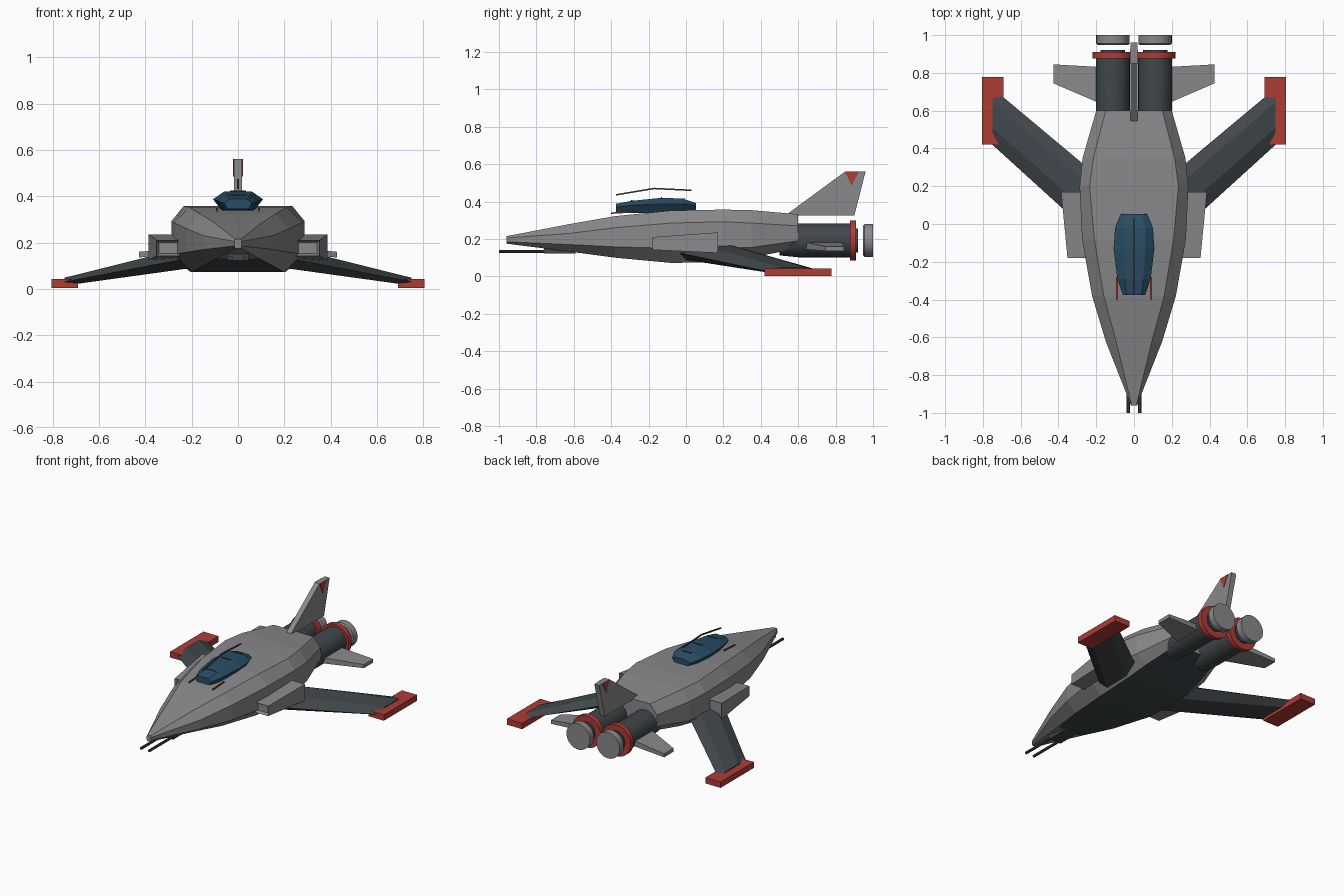
import bpy, bmesh, math
from mathutils import Vector

if "Cube" in bpy.data.objects:
    bpy.data.objects.remove(bpy.data.objects["Cube"])


def material(name, r, g, b):
    m = bpy.data.materials.new(name)
    m.use_nodes = True
    m.diffuse_color = (r, g, b, 1)
    bsdf = next(n for n in m.node_tree.nodes if n.type == 'BSDF_PRINCIPLED')
    bsdf.inputs["Base Color"].default_value = (r, g, b, 1)
    return m


GREY = material("hull grey", 0.25, 0.25, 0.26)
DARK = material("dark slate", 0.052, 0.064, 0.07)
RED = material("trim red", 0.42, 0.045, 0.036)
BLUE = material("canopy blue", 0.022, 0.075, 0.13)


def finish(name, bm, *mats):
    bmesh.ops.recalc_face_normals(bm, faces=bm.faces)
    mesh = bpy.data.meshes.new(name)
    bm.to_mesh(mesh)
    bm.free()
    for m in mats:
        mesh.materials.append(m)
    obj = bpy.data.objects.new(name, mesh)
    bpy.context.collection.objects.link(obj)
    return obj


def loft_mesh(rings):
    """Skin a list of equal-sized closed rings and cap both ends."""
    bm = bmesh.new()
    rows = [[bm.verts.new(p) for p in ring] for ring in rings]
    n = len(rows[0])
    for a, b in zip(rows, rows[1:]):
        for i in range(n):
            j = (i + 1) % n
            bm.faces.new((a[i], a[j], b[j], b[i]))
    bm.faces.new(rows[0])
    bm.faces.new(rows[-1])
    bmesh.ops.recalc_face_normals(bm, faces=bm.faces)
    return bm


def loft(name, rings, mat):
    return finish(name, loft_mesh(rings), mat)


def box(name, x0, x1, y0, y1, z0, z1, mat):
    ring = lambda y: [(x0, y, z0), (x1, y, z0), (x1, y, z1), (x0, y, z1)]
    return loft(name, [ring(y0), ring(y1)], mat)


def lathe(name, x, z, profile, mat, sides=32):
    """Round part along y from (y, radius) pairs."""
    rings = []
    for y, r in profile:
        angles = [2 * math.pi * i / sides for i in range(sides)]
        rings.append([(x + r * math.cos(a), y, z + r * math.sin(a)) for a in angles])
    obj = loft(name, rings, mat)
    bpy.ops.object.select_all(action='DESELECT')
    obj.select_set(True)
    bpy.context.view_layer.objects.active = obj
    bpy.ops.object.shade_smooth_by_angle(angle=math.radians(35))
    return obj


def rod(name, a, b, r, mat):
    """Thin square bar between two points."""
    a, b = Vector(a), Vector(b)
    d = (b - a).normalized()
    u = d.cross(Vector((0, 0, 1)) if abs(d.z) < 0.9 else Vector((1, 0, 0))).normalized() * r
    v = d.cross(u)
    return loft(name, [[p + u + v, p - u + v, p - u - v, p + u - v] for p in (a, b)], mat)


def mirrored_ring(y, half):
    return [(x, y, z) for x, z in half] + [(-x, y, z) for x, z in reversed(half)]


# Fuselage: y, top width, top z, side width, shoulder z, lower z, belly width, belly z
hull = [
    (-0.96, 0.012, 0.215, 0.016, 0.205, 0.185, 0.012, 0.175),
    (-0.62, 0.095, 0.28, 0.15, 0.23, 0.17, 0.09, 0.132),
    (-0.38, 0.16, 0.322, 0.222, 0.26, 0.158, 0.15, 0.1),
    (-0.08, 0.21, 0.352, 0.275, 0.285, 0.15, 0.2, 0.072),
    (0.2, 0.235, 0.357, 0.288, 0.292, 0.15, 0.21, 0.076),
    (0.35, 0.215, 0.354, 0.272, 0.285, 0.155, 0.2, 0.1),
    (0.6, 0.15, 0.332, 0.2, 0.27, 0.19, 0.16, 0.15),
]
bm = loft_mesh([mirrored_ring(y, [(wt, zt), (w, zs), (w, zl), (wb, zb)])
                for y, wt, zt, w, zs, zl, wb, zb in hull])
for f in bm.faces:
    if f.normal.z < -0.9 and f.calc_center_median().y > -0.6:
        f.material_index = 1
finish("fuselage", bm, GREY, DARK)

# Canopy: y, roof width, roof z, middle width, middle z, base width, base z
canopy = [
    (-0.375, 0.04, 0.388, 0.06, 0.37, 0.045, 0.345),
    (-0.29, 0.05, 0.404, 0.088, 0.38, 0.06, 0.338),
    (-0.13, 0.06, 0.42, 0.108, 0.387, 0.07, 0.338),
    (-0.02, 0.058, 0.416, 0.1, 0.387, 0.07, 0.345),
    (0.053, 0.04, 0.392, 0.068, 0.378, 0.05, 0.355),
]
loft("canopy", [mirrored_ring(y, [(a, za), (b, zb), (c, zc)])
                for y, a, za, b, zb, c, zc in canopy], BLUE)
rod("canopy_spine_front", (0, -0.375, 0.436), (0, -0.17, 0.47), 0.004, DARK)
rod("canopy_spine_rear", (0, -0.17, 0.47), (0, 0.03, 0.46), 0.004, DARK)
for y, z in ((-0.29, 0.405), (-0.13, 0.421), (-0.01, 0.415)):
    rod("canopy_rib", (-0.035, y, z), (0.035, y, z), 0.003, DARK)

# Tail fin with painted triangles
fin = [(0.53, 0.325), (0.9, 0.325), (0.96, 0.56), (0.85, 0.56)]
loft("tail_fin", [[(x, y, z) for y, z in fin] for x in (-0.018, 0.018)], GREY)
patch = [(0.85, 0.56), (0.925, 0.56), (0.885, 0.485)]

for s, side in ((1, "left"), (-1, "right")):
    loft(side + "_fin_patch", [[(s * x, y, z) for y, z in patch] for x in (0.017, 0.021)], RED)

    # Wing: six-point section at root and tip
    def wing_ring(x, y0, y1, z, up, down):
        c = y1 - y0
        return [(s * x, y0, z), (s * x, y0 + 0.3 * c, z + up), (s * x, y0 + 0.75 * c, z + up),
                (s * x, y1, z), (s * x, y0 + 0.75 * c, z - down), (s * x, y0 + 0.2 * c, z - down)]
    loft(side + "_wing", [wing_ring(0.2, -0.08, 0.26, 0.135, 0.05, 0.045),
                          wing_ring(0.75, 0.42, 0.72, 0.03, 0.018, 0.016)], DARK)
    box(side + "_wing_tip", s * 0.69, s * 0.805, 0.42, 0.777, 0.003, 0.043, RED)

    # Side intake pod with recessed ends
    def pod_ring(y, x0, x1, z0, z1):
        return [(s * x0, y, z0), (s * x1, y, z0), (s * x1, y, z1), (s * x0, y, z1)]
    bm = loft_mesh([pod_ring(-0.18, 0.25, 0.352, 0.142, 0.21),
                    pod_ring(0.17, 0.24, 0.386, 0.125, 0.235)])
    ends = [f for f in bm.faces if abs(f.normal.y) > 0.9]
    bmesh.ops.inset_individual(bm, faces=ends, thickness=0.014, depth=-0.02)
    finish(side + "_intake", bm, GREY)

    # Tailplane
    def plane_ring(x, y0, y1, z, t):
        return [(s * x, y0, z - t), (s * x, y1, z - t), (s * x, y1, z + t), (s * x, y0, z + t)]
    loft(side + "_tailplane", [plane_ring(0.16, 0.63, 0.83, 0.165, 0.02),
                               plane_ring(0.427, 0.745, 0.845, 0.148, 0.012)], GREY)

    # Engine, red collar and detached nozzle disc
    cx, cz = s * 0.112, 0.192
    lathe(side + "_engine", cx, cz, [(0.5, 0.08), (0.6, 0.09), (0.895, 0.09), (0.895, 0.065), (0.92, 0.065)], DARK)
    lathe(side + "_engine_collar", cx, cz, [(0.877, 0.108), (0.91, 0.108)], RED)
    lathe(side + "_nozzle", cx, cz, [(0.947, 0.08), (0.955, 0.088), (1.0, 0.088)], GREY)

    # Nose cannon and canopy rail
    lathe(side + "_cannon", s * 0.031, 0.133, [(-1.0, 0.009), (-0.6, 0.009)], DARK, 8)
    rod(side + "_canopy_rail", (s * 0.09, -0.4, 0.338), (s * 0.09, -0.28, 0.345), 0.004, RED)

# Cannon mount under the nose
box("cannon_mount", -0.045, 0.045, -0.76, -0.59, 0.122, 0.16, DARK)
